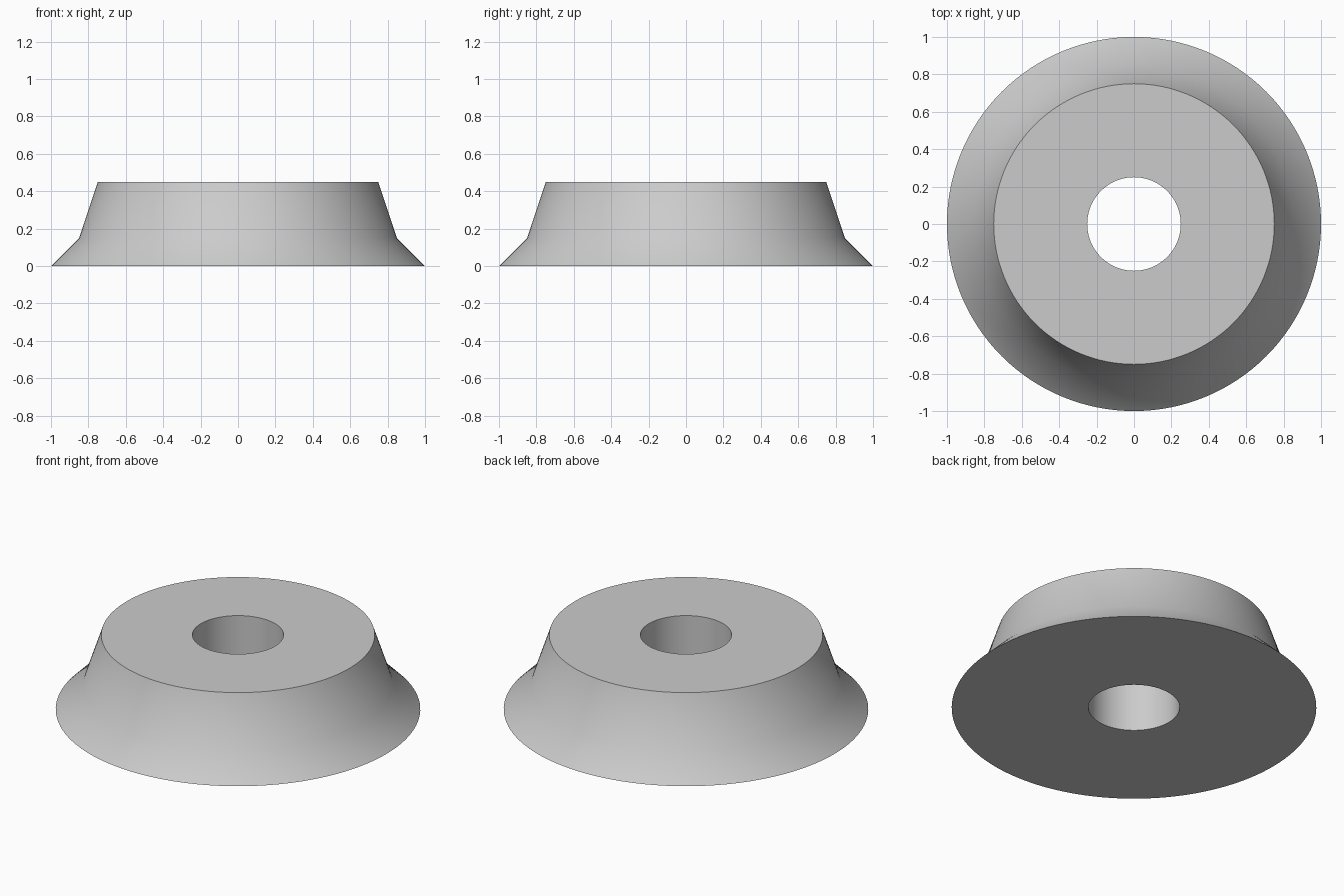
import bpy, bmesh, math

cube = bpy.data.objects.get("Cube")
if cube:
    bpy.data.objects.remove(cube, do_unlink=True)

# Plain grey material
grey = bpy.data.materials.new("light_grey")
grey.use_nodes = True
colour = (0.6, 0.6, 0.6, 1)
grey.diffuse_color = colour
grey.node_tree.nodes["Principled BSDF"].inputs["Base Color"].default_value = colour

# Closed cross-section (radius, height): bore, flared foot, tapered body
profile = [(0.25, 0), (1, 0), (0.85, 0.15), (0.75, 0.45), (0.25, 0.45)]

# Spin the section round the z axis
bm = bmesh.new()
verts = [bm.verts.new((r, 0, z)) for r, z in profile]
edges = [bm.edges.new((verts[i - 1], verts[i])) for i in range(len(verts))]
bmesh.ops.spin(bm, geom=verts + edges, cent=(0, 0, 0), axis=(0, 0, 1),
               angle=math.tau, steps=128, use_merge=True)
bmesh.ops.remove_doubles(bm, verts=bm.verts, dist=0.0001)
bmesh.ops.recalc_face_normals(bm, faces=bm.faces)
mesh = bpy.data.meshes.new("flared_ring")
bm.to_mesh(mesh)
bm.free()
mesh.materials.append(grey)

ring = bpy.data.objects.new("flared_ring", mesh)
bpy.context.collection.objects.link(ring)

# Smooth sides, sharp rims
bpy.ops.object.select_all(action="DESELECT")
ring.select_set(True)
bpy.context.view_layer.objects.active = ring
bpy.ops.object.shade_smooth_by_angle(angle=math.radians(40))
